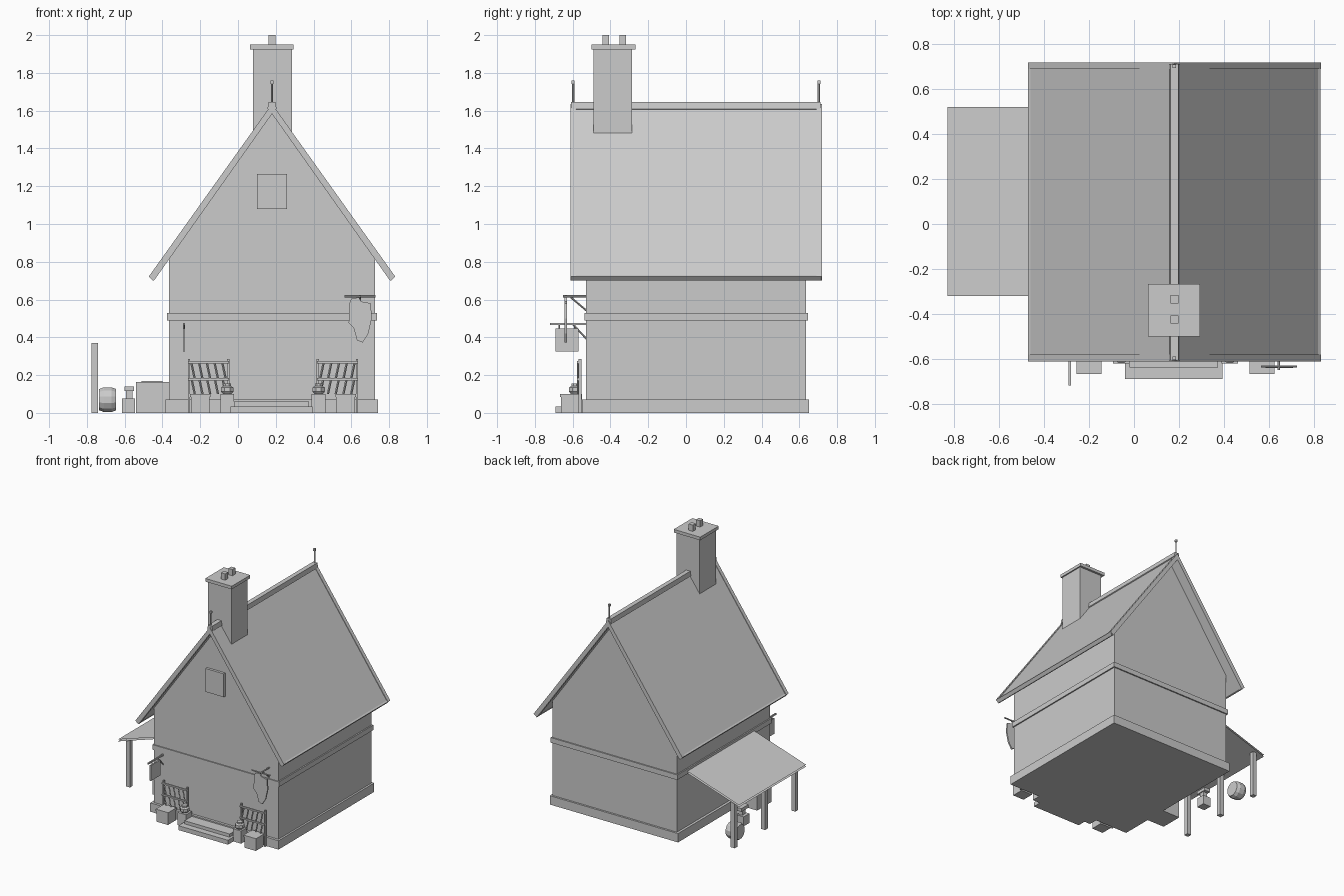
import bpy, bmesh, math
from mathutils import Vector

if "Cube" in bpy.data.objects:
    bpy.data.objects.remove(bpy.data.objects["Cube"])

grey = bpy.data.materials.new("stone_grey")
grey.diffuse_color = (0.6, 0.6, 0.6, 1)
grey.use_nodes = True
grey.node_tree.nodes["Principled BSDF"].inputs["Base Color"].default_value = grey.diffuse_color
CX = 0.18  # centre line of the house


def finish(name, bm):
    bmesh.ops.recalc_face_normals(bm, faces=bm.faces)
    me = bpy.data.meshes.new(name)
    bm.to_mesh(me)
    bm.free()
    me.materials.append(grey)
    ob = bpy.data.objects.new(name, me)
    bpy.context.collection.objects.link(ob)
    return ob


def box(name, x0, x1, y0, y1, z0, z1):
    bm = bmesh.new()
    bmesh.ops.create_cube(bm, size=1)
    for v in bm.verts:
        v.co = ((x0 + x1) / 2 + v.co.x * (x1 - x0),
                (y0 + y1) / 2 + v.co.y * (y1 - y0),
                (z0 + z1) / 2 + v.co.z * (z1 - z0))
    return finish(name, bm)


def prism(name, pts, y0, y1):
    """Extrude an x/z outline along y."""
    bm = bmesh.new()
    face = bm.faces.new([bm.verts.new((x, y0, z)) for x, z in pts])
    ext = bmesh.ops.extrude_face_region(bm, geom=[face])
    for v in ext["geom"]:
        if isinstance(v, bmesh.types.BMVert):
            v.co.y = y1
    return finish(name, bm)


def bar(name, a, b, r, sides=4):
    """Straight rod between two points."""
    a, b = Vector(a), Vector(b)
    bm = bmesh.new()
    bmesh.ops.create_cone(bm, cap_ends=True, segments=sides, radius1=r, radius2=r, depth=(b - a).length)
    rot = (b - a).to_track_quat('Z', 'Y')
    for v in bm.verts:
        v.co = rot @ v.co + (a + b) / 2
    return finish(name, bm)


def lathe(name, profile, centre, sides, axis='Z'):
    """Spin a radius/height profile round an axis."""
    bm = bmesh.new()
    rings = []
    for r, h in profile:
        ring = []
        for i in range(sides):
            t = 2 * math.pi * (i + 0.5) / sides
            p = (r * math.cos(t), r * math.sin(t), h)
            if axis == 'X':
                p = (p[2], p[0], p[1])
            ring.append(bm.verts.new(Vector(p) + Vector(centre)))
        rings.append(ring)
    for lo, hi in zip(rings, rings[1:]):
        for i in range(sides):
            j = (i + 1) % sides
            bm.faces.new((lo[i], lo[j], hi[j], hi[i]))
    bm.faces.new(rings[0])
    bm.faces.new(rings[-1])
    return finish(name, bm)


# House body
box("plinth", -0.385, 0.74, -0.55, 0.65, 0, 0.07)
prism("gabled_walls", [(-0.365, 0.06), (0.725, 0.06), (0.725, 0.82), (CX, 1.59), (-0.365, 0.82)], -0.53, 0.635)
box("wall_band", -0.375, 0.735, -0.538, 0.645, 0.49, 0.53)
box("gable_shutter", 0.10, 0.26, -0.55, -0.52, 1.08, 1.265)

# Roof slopes, gable boards and eave boards
for side, s in (("left", -1), ("right", 1)):
    def slope(p):
        return [(CX + s * x, z) for x, z in p]
    prism(side + "_roof", slope([(0, 1.59), (0, 1.63), (0.645, 0.723), (0.625, 0.707)]), -0.605, 0.715)
    for end, y in (("front", -0.612), ("back", 0.69)):
        prism(f"{side}_{end}_gable_board",
              slope([(0, 1.583), (0, 1.636), (0.652, 0.722), (0.625, 0.70)]), y, y + 0.03)
    prism(side + "_eave_board", slope([(0.622, 0.703), (0.64, 0.73), (0.651, 0.722), (0.632, 0.70)]), -0.605, 0.712)

# Ridge cap with a finial at each end
prism("ridge_cap", [(CX - 0.024, 1.61), (CX, 1.595), (CX + 0.024, 1.61), (CX + 0.018, 1.647), (CX - 0.018, 1.647)],
      -0.608, 0.712)
for end, y in (("front", -0.597), ("back", 0.703)):
    bar(end + "_finial_stem", (CX, y, 1.63), (CX, y, 1.745), 0.006)
    box(end + "_finial_cap", CX - 0.008, CX + 0.008, y - 0.008, y + 0.008, 1.742, 1.76)

# Chimney
box("chimney_stack", 0.08, 0.285, -0.49, -0.285, 1.40, 1.93)
box("chimney_cap", 0.063, 0.295, -0.50, -0.268, 1.925, 1.95)
for i, y in enumerate((-0.425, -0.335)):
    box(f"chimney_pot_{i}", 0.162, 0.198, y - 0.018, y + 0.018, 1.94, 2.0)

# Door steps
box("lower_step", -0.04, 0.395, -0.69, -0.54, 0, 0.035)
box("upper_step", -0.02, 0.375, -0.64, -0.54, 0.035, 0.06)

# Trellis, planter and urn on each side of the door
for side, s in (("left", -1), ("right", 1)):
    def X(d):
        return CX + 0.005 + s * d

    def mbox(name, d0, d1, *rest):
        box(f"{side}_{name}", min(X(d0), X(d1)), max(X(d0), X(d1)), *rest)
    for i, d in enumerate((0.237, 0.445)):
        mbox(f"trellis_post_{i}", d - 0.006, d + 0.006, -0.568, -0.553, 0, 0.285)
    for i, z in enumerate((0.178, 0.268)):
        mbox(f"trellis_rail_{i}", 0.232, 0.45, -0.578, -0.566, z - 0.006, z + 0.006)
    for row, z in enumerate((0.10, 0.18)):
        for i in range(5):
            d = 0.25 + i * 0.041
            bar(f"{side}_trellis_slat_{row}_{i}", (X(d), -0.572, z), (X(d + 0.018), -0.572, z + 0.085), 0.006)
    mbox("planter", 0.335, 0.435, -0.663, -0.565, 0, 0.095)
    mbox("planter_rim", 0.33, 0.44, -0.667, -0.56, 0.085, 0.10)
    mbox("urn_pedestal", 0.205, 0.278, -0.622, -0.55, 0, 0.10)
    lathe(side + "_urn", [(0.024, 0.10), (0.035, 0.112), (0.035, 0.135), (0.022, 0.142), (0.022, 0.155)],
          (X(0.242), -0.587, 0), 8)

# Hanging sign on its bracket
box("sign_arm", -0.291, -0.281, -0.72, -0.525, 0.465, 0.477)
box("sign_board", -0.292, -0.280, -0.692, -0.57, 0.325, 0.447)
for i, y in enumerate((-0.67, -0.59)):
    bar(f"sign_link_{i}", (-0.286, y, 0.44), (-0.286, y, 0.47), 0.004)
bar("sign_brace", (-0.286, -0.60, 0.47), (-0.286, -0.525, 0.39), 0.005)

# Hanging hide on its rail
bar("hide_rail", (0.565, -0.635, 0.617), (0.727, -0.635, 0.617), 0.006, 6)
bar("hide_arm", (0.645, -0.65, 0.617), (0.645, -0.525, 0.617), 0.006, 6)
bar("hide_brace", (0.645, -0.61, 0.612), (0.645, -0.525, 0.54), 0.005)
prism("hanging_hide", [(0.60, 0.605), (0.64, 0.612), (0.652, 0.59), (0.703, 0.58), (0.708, 0.50), (0.69, 0.42),
                       (0.66, 0.373), (0.63, 0.385), (0.612, 0.45), (0.586, 0.475), (0.59, 0.58)], -0.642, -0.63)

# Lean-to: two thin roof sheets on three posts
bm = bmesh.new()
for dz in (0, 0.015):
    bm.faces.new([bm.verts.new(p) for p in ((-0.83, -0.32, 0.35 + dz), (-0.365, -0.32, 0.50 + dz),
                                            (-0.365, 0.52, 0.50 + dz), (-0.83, 0.52, 0.35 + dz))])
bm.faces.ensure_lookup_table()
finish("lean_to_roof", bm)
for i, y in enumerate((-0.28, 0.10, 0.48)):
    box(f"lean_to_post_{i}", -0.776, -0.74, y - 0.018, y + 0.018, 0, 0.37)

# Goods under the lean-to
lathe("barrel", [(0.058, -0.045), (0.068, -0.02), (0.068, 0.02), (0.058, 0.045)], (-0.69, 0.37, 0.07), 12, 'X')
box("chopping_block", -0.615, -0.545, 0.085, 0.155, 0, 0.075)
box("anvil_waist", -0.592, -0.558, 0.10, 0.14, 0.07, 0.12)
box("anvil_top", -0.602, -0.55, 0.075, 0.165, 0.115, 0.14)
box("chest", -0.54, -0.365, -0.30, -0.12, 0, 0.163)
box("chest_lid", -0.51, -0.40, -0.28, -0.14, 0.16, 0.17)
